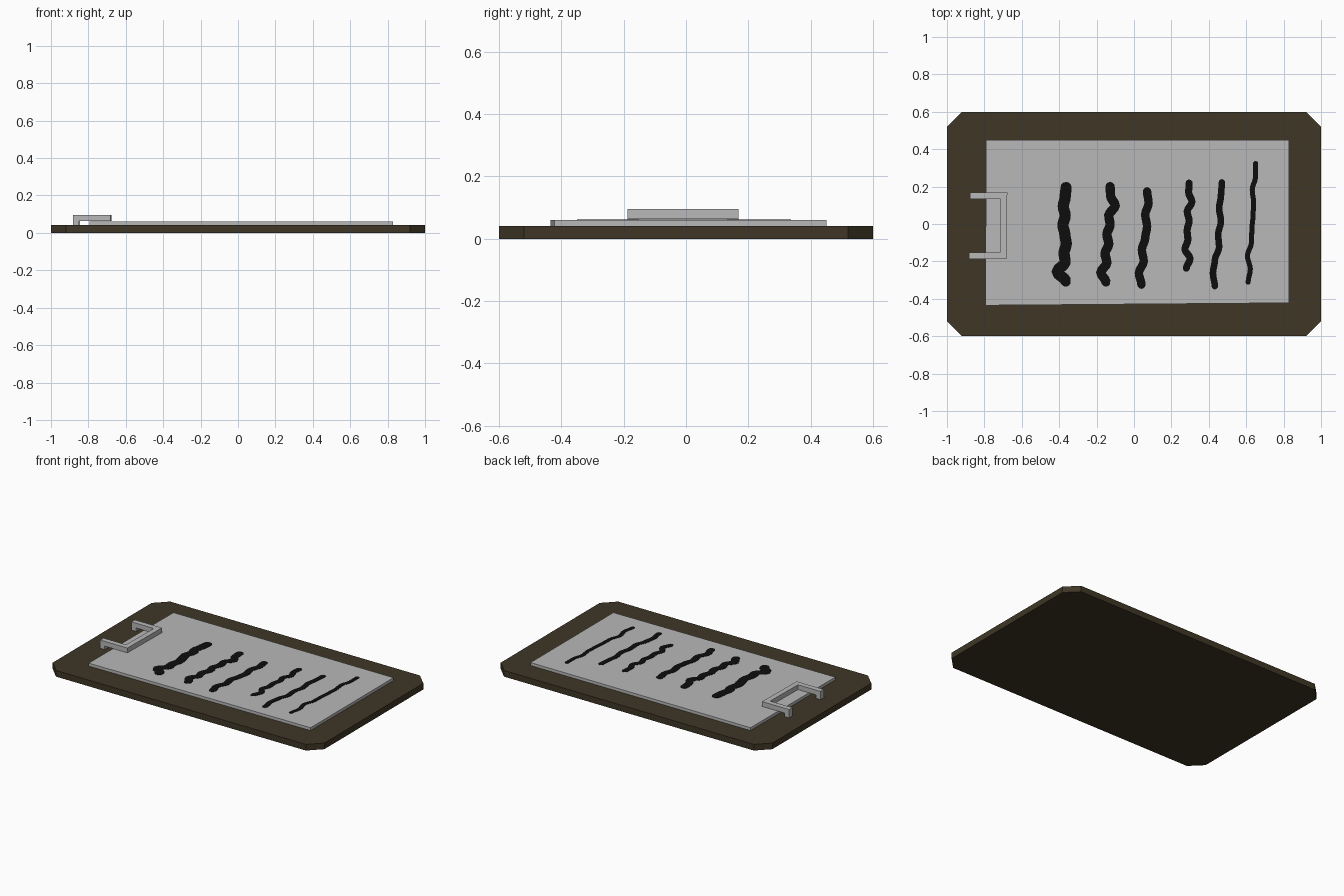
import bpy, bmesh, math
from mathutils import Vector

if "Cube" in bpy.data.objects:
    bpy.data.objects.remove(bpy.data.objects["Cube"])


def material(name, rgb):
    m = bpy.data.materials.new(name)
    m.diffuse_color = (*rgb, 1)
    m.use_nodes = True
    m.node_tree.nodes["Principled BSDF"].inputs["Base Color"].default_value = m.diffuse_color
    return m


BROWN = material("dark brown board", (0.049, 0.037, 0.019))
GREY = material("light grey", (0.48, 0.48, 0.48))
BLACK = material("black ink", (0.004, 0.004, 0.004))


def prism(bm, outline, z0, z1):
    """Extrude a counter-clockwise flat outline from z0 to z1."""
    face = bm.faces.new([bm.verts.new((x, y, z0)) for x, y in outline])
    top = bmesh.ops.extrude_face_region(bm, geom=[face])["geom"]
    for v in top:
        if isinstance(v, bmesh.types.BMVert):
            v.co.z = z1


def finish(bm, name, mat):
    bmesh.ops.recalc_face_normals(bm, faces=bm.faces)
    me = bpy.data.meshes.new(name)
    bm.to_mesh(me)
    bm.free()
    me.materials.append(mat)
    ob = bpy.data.objects.new(name, me)
    bpy.context.collection.objects.link(ob)
    return ob


# Board with cut corners
c = 0.08
bm = bmesh.new()
prism(bm, [(-1 + c, -.6), (1 - c, -.6), (1, -.6 + c), (1, .6 - c),
           (1 - c, .6), (-1 + c, .6), (-1, .6 - c), (-1, -.6 + c)], 0, 0.041)
finish(bm, "board", BROWN)

# Paper sheet, lower edge slightly askew
bm = bmesh.new()
prism(bm, [(-.795, -.435), (.83, -.422), (.83, .45), (-.79, .45)], 0.041, 0.06)
finish(bm, "paper", GREY)

# Clip: one U-shaped bar plus two feet reaching the board
bm = bmesh.new()
x0, x1, w = -0.88, -0.68, 0.035
lo, hi = -0.188, 0.168
prism(bm, [(x0, lo), (x1, lo), (x1, hi), (x0, hi), (x0, hi - w),
           (x1 - w, hi - w), (x1 - w, lo + w), (x0, lo + w)], 0.064, 0.096)
for y in (lo, hi - w):
    prism(bm, [(x0, y), (x0 + .033, y), (x0 + .033, y + w), (x0, y + w)], 0.041, 0.064)
for v in bm.verts:
    v.co.x += 0.015 * v.co.y
finish(bm, "clip", GREY)


def stroke(name, width, y_top, y_bottom, xs):
    """Wavy round-ended ink ribbon; xs are evenly spaced from top to bottom."""
    r, n, sub = width / 2, len(xs), 4
    pts = []
    for i in range((n - 1) * sub + 1):
        k, t = min(i // sub, n - 2), i / sub - min(i // sub, n - 2)
        t = t * t * (3 - 2 * t)
        y = (y_top - r) + (y_bottom - y_top + 2 * r) * i / ((n - 1) * sub)
        pts.append(Vector((xs[k] + (xs[k + 1] - xs[k]) * t, y)))
    left, right = [], []
    for i, p in enumerate(pts):
        d = (pts[min(i + 1, len(pts) - 1)] - pts[max(i - 1, 0)]).normalized()
        side = Vector((-d.y, d.x)) * r
        right.append(p - side)
        left.append(p + side)

    def cap(p, start):
        return [p + Vector((math.cos(start + a * math.pi / 6),
                            math.sin(start + a * math.pi / 6))) * r for a in range(1, 6)]
    # left side lies at +x because the stroke runs downwards
    outline = cap(pts[0], 0)[::-1] + left + cap(pts[-1], math.pi)[::-1] + right[::-1]
    bm = bmesh.new()
    prism(bm, outline, 0.0595, 0.0618)
    bmesh.ops.triangulate(bm, faces=[f for f in bm.faces if len(f.verts) > 4])
    finish(bm, name, BLACK)


# Ink strokes, thinning towards the right
strokes = [
    (.060, .225, -.335, [-.363, -.368, -.378, -.368, -.380, -.370, -.362, -.374, -.368, -.412, -.365]),
    (.050, .225, -.335, [-.128, -.125, -.100, -.135, -.128, -.145, -.135, -.155, -.145, -.178, -.150]),
    (.045, .197, -.347, [.070, .078, .060, .070, .060, .042, .052, .026, .040]),
    (.038, .238, -.255, [.295, .292, .310, .284, .295, .284, .288, .272, .300, .280]),
    (.035, .240, -.350, [.470, .465, .455, .465, .450, .455, .432, .422, .432]),
    (.027, .337, -.325, [.650, .650, .632, .640, .636, .630, .628, .606, .622, .610]),
]
for i, (w, yt, yb, xs) in enumerate(strokes):
    stroke(f"ink_stroke_{i + 1}", w, yt, yb, xs)
